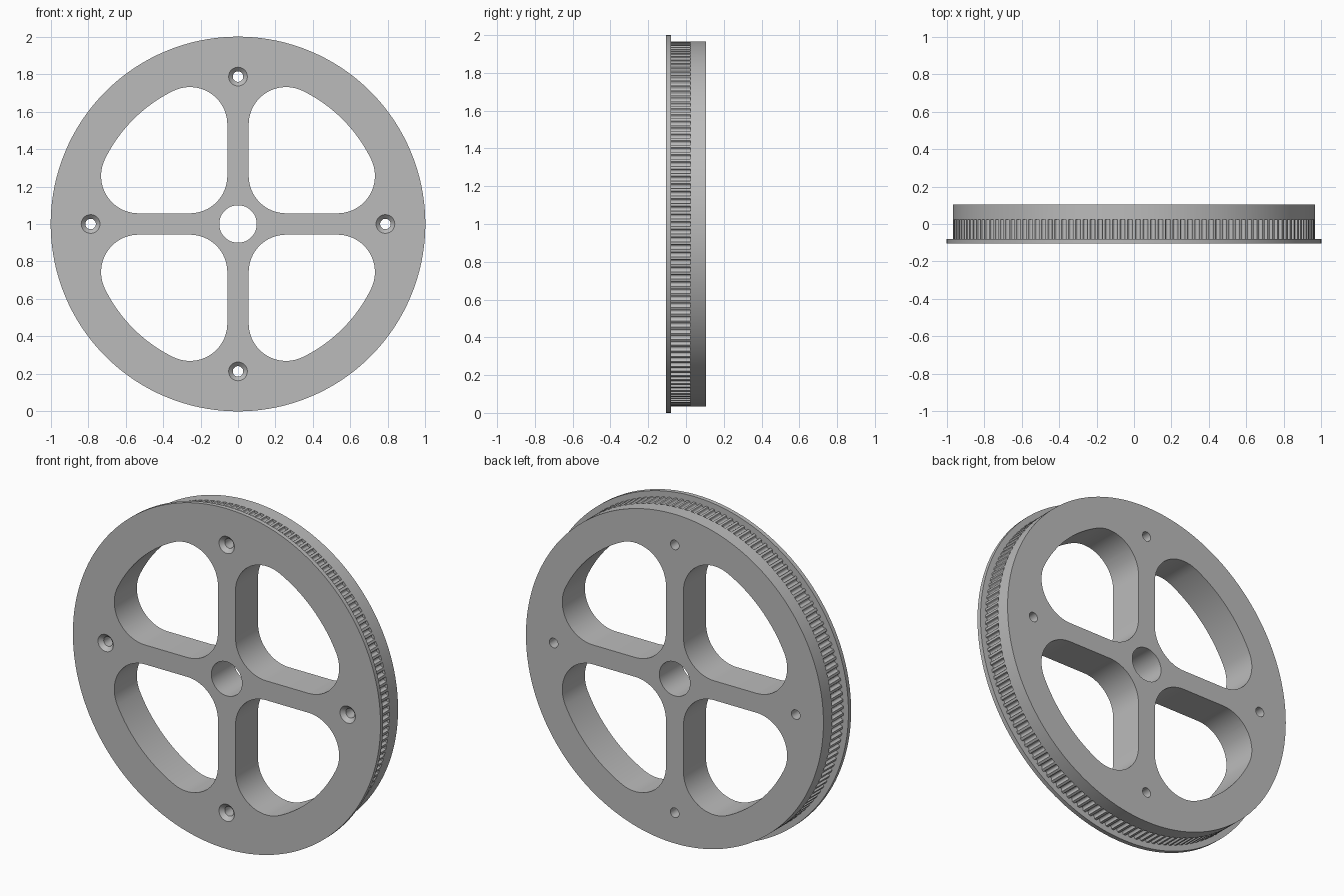
import bpy
import bmesh
from math import sin, cos, pi, atan2, sqrt, radians

cube = bpy.data.objects.get("Cube")
if cube:
    bpy.data.objects.remove(cube, do_unlink=True)

# Main dimensions
FRONT, FLANGE_BACK, TEETH_BACK, BACK = -0.105, -0.08, 0.025, 0.105
FLANGE_R, DRUM_R, BORE_R = 1.0, 0.967, 0.1
TEETH = 150
SPOKE, FILLET, WINDOW_R = 0.057, 0.2, 0.79
BOLT_CIRCLE, BOLT_R, SINK_R, SINK_DEPTH = 0.787, 0.028, 0.05, 0.022
CLEAR = 0.05


def arc(cx, cz, r, start, end, steps):
    """Points along an arc in the wheel plane, angles in radians."""
    return [(cx + r * cos(start + (end - start) * i / steps),
             cz + r * sin(start + (end - start) * i / steps)) for i in range(steps + 1)]


def circle(r, n, cx=0.0, cz=0.0):
    return arc(cx, cz, r, 0, 2 * pi, n)[:-1]


def turn(points, a):
    return [(x * cos(a) - z * sin(a), x * sin(a) + z * cos(a)) for x, z in points]


def loft(bm, sections):
    """Closed solid through (outline, y) sections with equal point counts."""
    rings = [[bm.verts.new((x, y, z + 1)) for x, z in outline] for outline, y in sections]
    for a, b in zip(rings, rings[1:]):
        for i in range(len(a)):
            j = (i + 1) % len(a)
            bm.faces.new((a[i], a[j], b[j], b[i]))
    bm.faces.new(rings[0])
    bm.faces.new(rings[-1])


def make_object(name, bm):
    bmesh.ops.recalc_face_normals(bm, faces=bm.faces)
    mesh = bpy.data.meshes.new(name)
    bm.to_mesh(mesh)
    bm.free()
    obj = bpy.data.objects.new(name, mesh)
    bpy.context.collection.objects.link(obj)
    return obj


def cut(target, cutter):
    cutter.hide_render = True
    mod = target.modifiers.new("cut", "BOOLEAN")
    mod.operation = "DIFFERENCE"
    mod.solver = "EXACT"
    mod.object = cutter
    bpy.context.view_layer.objects.active = target
    bpy.ops.object.modifier_apply(modifier=mod.name)
    bpy.data.objects.remove(cutter, do_unlink=True)


# Wheel body: flange in front, drum behind
SEGMENTS = TEETH * 2
bm = bmesh.new()
flange, drum = circle(FLANGE_R, SEGMENTS), circle(DRUM_R, SEGMENTS)
loft(bm, [(flange, FRONT), (flange, FLANGE_BACK), (drum, FLANGE_BACK), (drum, BACK)])
wheel = make_object("toothed_wheel", bm)

grey = bpy.data.materials.new("light_grey")
grey.use_nodes = True
colour = (0.5, 0.5, 0.5, 1)
grey.diffuse_color = colour
grey.node_tree.nodes["Principled BSDF"].inputs["Base Color"].default_value = colour
wheel.data.materials.append(grey)

# Belt grooves between the teeth
bm = bmesh.new()
root = arc(DRUM_R - 0.004, 0, 0.0113, pi / 2, 3 * pi / 2, 8)
groove = ([(DRUM_R + 0.01, 0.0135), (DRUM_R, 0.0135), (DRUM_R - 0.002, 0.0118)] + root
          + [(DRUM_R - 0.002, -0.0118), (DRUM_R, -0.0135), (DRUM_R + 0.01, -0.0135)])
for i in range(TEETH):
    outline = turn(groove, 2 * pi * i / TEETH)
    loft(bm, [(outline, FLANGE_BACK), (outline, TEETH_BACK)])
cut(wheel, make_object("groove_cutter", bm))

# Spoke windows, countersunk bolt holes and centre bore
bm = bmesh.new()
near = SPOKE + FILLET
far = sqrt((WINDOW_R - FILLET) ** 2 - near ** 2)
lean = atan2(near, far)
window = (arc(near, near, FILLET, pi, 1.5 * pi, 16)
          + arc(far, near, FILLET, -pi / 2, lean, 20)
          + arc(0, 0, WINDOW_R, lean, pi / 2 - lean, 16)[1:-1]
          + arc(near, far, FILLET, pi / 2 - lean, pi, 20))
for i in range(4):
    a = i * pi / 2
    outline = turn(window, a)
    loft(bm, [(outline, FRONT - CLEAR), (outline, BACK + CLEAR)])
    wide, narrow = [circle(r, 32, BOLT_CIRCLE * cos(a), BOLT_CIRCLE * sin(a))
                    for r in (SINK_R, BOLT_R)]
    loft(bm, [(wide, FRONT - CLEAR), (wide, FRONT),
              (narrow, FRONT + SINK_DEPTH), (narrow, BACK + CLEAR)])
bore = circle(BORE_R, 64)
loft(bm, [(bore, FRONT - CLEAR), (bore, BACK + CLEAR)])
cut(wheel, make_object("opening_cutter", bm))

# Smooth curved walls, crisp edges
bpy.ops.object.select_all(action="DESELECT")
wheel.select_set(True)
bpy.context.view_layer.objects.active = wheel
bpy.ops.object.shade_smooth_by_angle(angle=radians(30))
